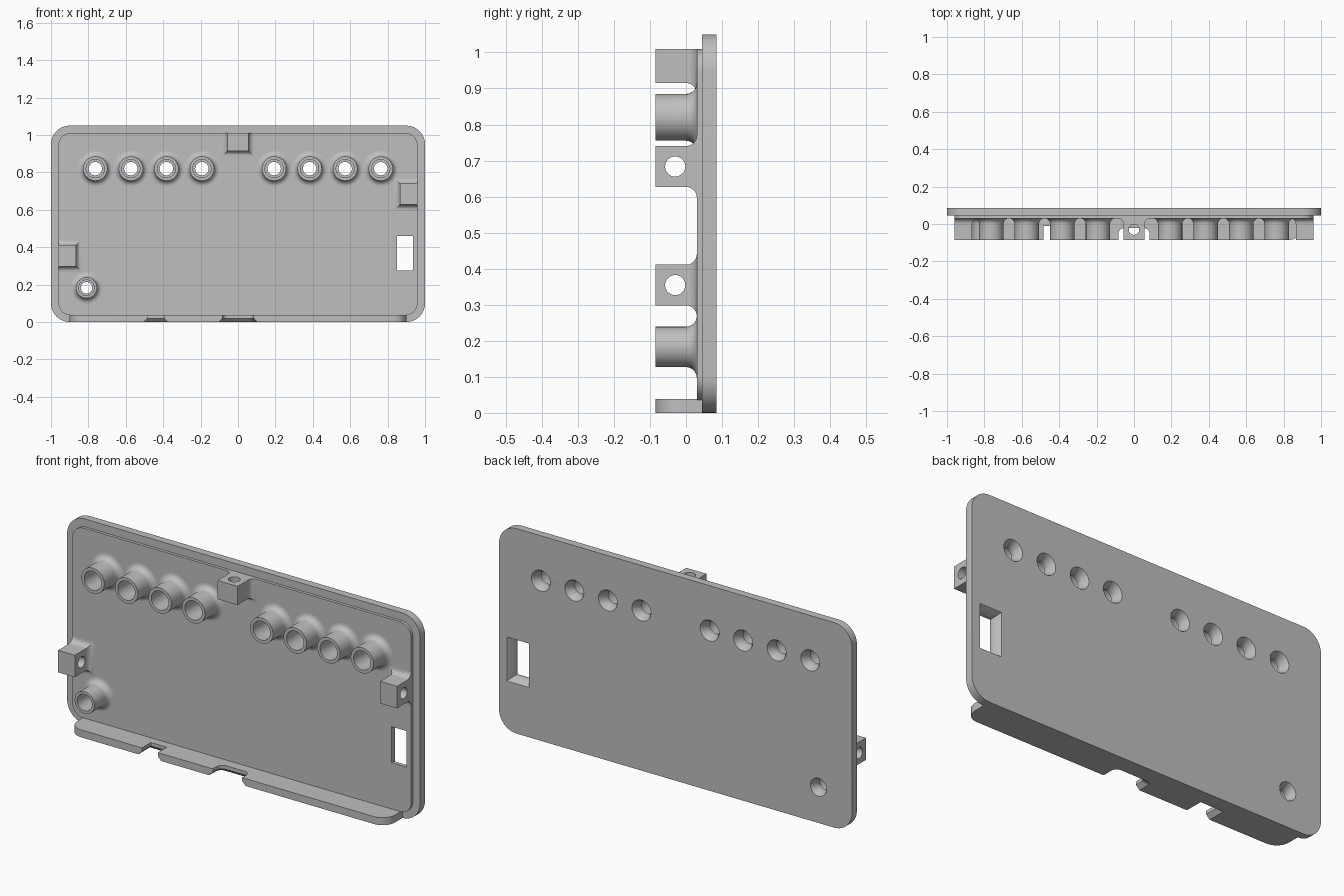
import bpy, bmesh, math
from mathutils import Vector

old = bpy.data.objects.get("Cube")
if old:
    bpy.data.objects.remove(old, do_unlink=True)

GREY = (0.52, 0.52, 0.52, 1)
mat = bpy.data.materials.new("plain grey")
mat.use_nodes = True
mat.diffuse_color = GREY
for node in mat.node_tree.nodes:
    if node.type == 'BSDF_PRINCIPLED':
        node.inputs["Base Color"].default_value = GREY

FRONT, FLOOR, STEP, BACK = -0.085, 0.03, 0.045, 0.085
FILLET = 0.03
EDGE = 0.96


def loft(name, rings, loop=False):
    """Skin a list of equal rings; cap the ends or close into a loop."""
    bm = bmesh.new()
    vs = [[bm.verts.new(p) for p in ring] for ring in rings]
    n = len(rings[0])
    pairs = list(zip(vs, vs[1:]))
    if loop:
        pairs.append((vs[-1], vs[0]))
    else:
        bm.faces.new(vs[0])
        bm.faces.new(vs[-1])
    for a, b in pairs:
        for i in range(n):
            j = (i + 1) % n
            bm.faces.new((a[i], a[j], b[j], b[i]))
    bmesh.ops.recalc_face_normals(bm, faces=bm.faces)
    mesh = bpy.data.meshes.new(name)
    bm.to_mesh(mesh)
    bm.free()
    mesh.materials.append(mat)
    ob = bpy.data.objects.new(name, mesh)
    bpy.context.scene.collection.objects.link(ob)
    return ob


def rounded(a0, a1, b0, b1, r_low=0, r_high=0, n=10):
    """2D rectangle with rounded low and high corners."""
    pts = []
    corners = ((a1, b1, -1, -1, r_high, 0), (a0, b1, 1, -1, r_high, 90),
               (a0, b0, 1, 1, r_low, 180), (a1, b0, -1, 1, r_low, 270))
    for a, b, sa, sb, r, start in corners:
        for i in range(n + 1 if r else 1):
            t = math.radians(start + 90 * i / n)
            pts.append((a + sa * r + r * math.cos(t), b + sb * r + r * math.sin(t)))
    return pts


def at_y(pts, y):
    return [Vector((a, y, b)) for a, b in pts]


def at_z(pts, z):
    return [Vector((a, b, z)) for a, b in pts]


def lathe(name, x, z, profile, loop=False, n=48):
    """Turn (radius, y) points about a front-to-back axis."""
    circle = [(math.cos(math.tau * i / n), math.sin(math.tau * i / n)) for i in range(n)]
    return loft(name, [at_y([(x + r * c, z + r * s) for c, s in circle], y)
                       for r, y in profile], loop)


def cut(ob, cutters):
    for c in cutters:
        c.hide_render = True
        mod = ob.modifiers.new("cut", 'BOOLEAN')
        mod.operation, mod.solver, mod.object = 'DIFFERENCE', 'EXACT', c
    bpy.context.view_layer.update()
    graph = bpy.context.evaluated_depsgraph_get()
    mesh = bpy.data.meshes.new_from_object(ob.evaluated_get(graph))
    ob.modifiers.clear()
    ob.data = mesh


def discard(cutters):
    for c in cutters:
        bpy.data.objects.remove(c, do_unlink=True)


def fillet_steps(n=8):
    """(outward growth, y) along a concave quarter arc that meets the floor."""
    for i in range(n + 1):
        t = math.pi / 2 * i / n
        yield FILLET * (1 - math.cos(t)), FLOOR - FILLET + FILLET * math.sin(t)


parts = []

# Cover plate and its raised inner step
plate = loft("cover_plate", [at_y(rounded(-1, 1, 0, 1.05, 0.1, 0.1), y) for y in (STEP, BACK)])
step = loft("inner_step", [at_y(rounded(-EDGE, EDGE, 0.036, 1.01, 0.065, 0.065), y)
                           for y in (FLOOR, STEP + 0.004)])
parts += [plate, step]

# Hollow bosses, each with a through hole countersunk from the back
bosses = [(s * x, 0.82, 0.065) for s in (-1, 1) for x in (0.193, 0.383, 0.573, 0.763)]
bosses.append((-0.81, 0.183, 0.056))
cutters = []
for x, z, r in bosses:
    bore, hole, sink = r * 0.75, r * 0.55, r * 0.82
    profile = [(bore, FRONT), (r, FRONT)]
    profile += [(r + g, y) for g, y in fillet_steps()]
    profile += [(r + FILLET, FLOOR + 0.002), (bore, FLOOR + 0.002)]
    parts.append(lathe("boss", x, z, profile, loop=True))
    cutters.append(lathe("hole_cutter", x, z, [(hole, 0), (hole, 0.052), (sink, BACK),
                                               (sink, BACK + 0.02)]))

# Rectangular window, flared towards the back
cutters.append(loft("window_cutter", [
    at_y(rounded(0.85 - g, 0.935 + g, 0.275 - g, 0.46 + g), y)
    for g, y in ((0, 0), (0, 0.05), (0.02, BACK), (0.02, BACK + 0.02))]))
cut(plate, cutters)
cut(step, cutters)
discard(cutters)

# Bottom lip with two notches that widen downwards
lip = loft("bottom_lip", [at_z(rounded(-0.9, 0.9, FRONT, STEP + 0.002, 0.07), z)
                          for z in (0, 0.038)])
notches = []
for x, half, depth, r in ((-0.44, 0.045, -0.012, 0), (0, 0.083, -0.022, 0.03)):
    notches.append(loft("notch_cutter", [
        at_z(rounded(x - half - g, x + half + g, FRONT - 0.05, depth + g, 0, r), z)
        for g, z in ((0.02, -0.02), (0.02, 0), (0, 0.02), (0, 0.06))]))
cut(lip, notches)
discard(notches)
parts.append(lip)


# Fixing tabs: block, filleted foot on the inward sides, cross hole
def tab(name, x0, x1, z0, z1, grow, axis):
    left, right, low, high = grow
    sections = [(0, FRONT)] + list(fillet_steps()) + [(FILLET, FLOOR + 0.002)]
    block = loft(name, [at_y(rounded(x0 - g * left, x1 + g * right,
                                     z0 - g * low, z1 + g * high), y) for g, y in sections])
    cx, cz = (x0 + x1) / 2, (z0 + z1) / 2
    circle = [(0.028 * math.cos(math.tau * i / 32), 0.028 * math.sin(math.tau * i / 32) - 0.03)
              for i in range(32)]
    if axis == 'X':
        rings = [[Vector((cx + d, b, cz + a)) for a, b in circle] for d in (-0.2, 0.2)]
    else:
        rings = [[Vector((cx + a, b, cz + d)) for a, b in circle] for d in (-0.2, 0.2)]
    drill = loft("drill_cutter", rings)
    cut(block, [drill])
    discard([drill])
    parts.append(block)


tab("top_tab", -0.057, 0.057, 0.915, 1.01, (1, 1, 1, 0), 'Z')
tab("left_tab", 0.865, EDGE, 0.627, 0.74, (1, 0, 1, 1), 'X')
tab("right_tab", -EDGE, -0.865, 0.298, 0.411, (0, 1, 1, 1), 'X')

# Smooth round surfaces, keep crisp edges
bpy.ops.object.select_all(action='DESELECT')
for ob in parts:
    ob.select_set(True)
bpy.context.view_layer.objects.active = plate
bpy.ops.object.shade_smooth_by_angle(angle=math.radians(30))
